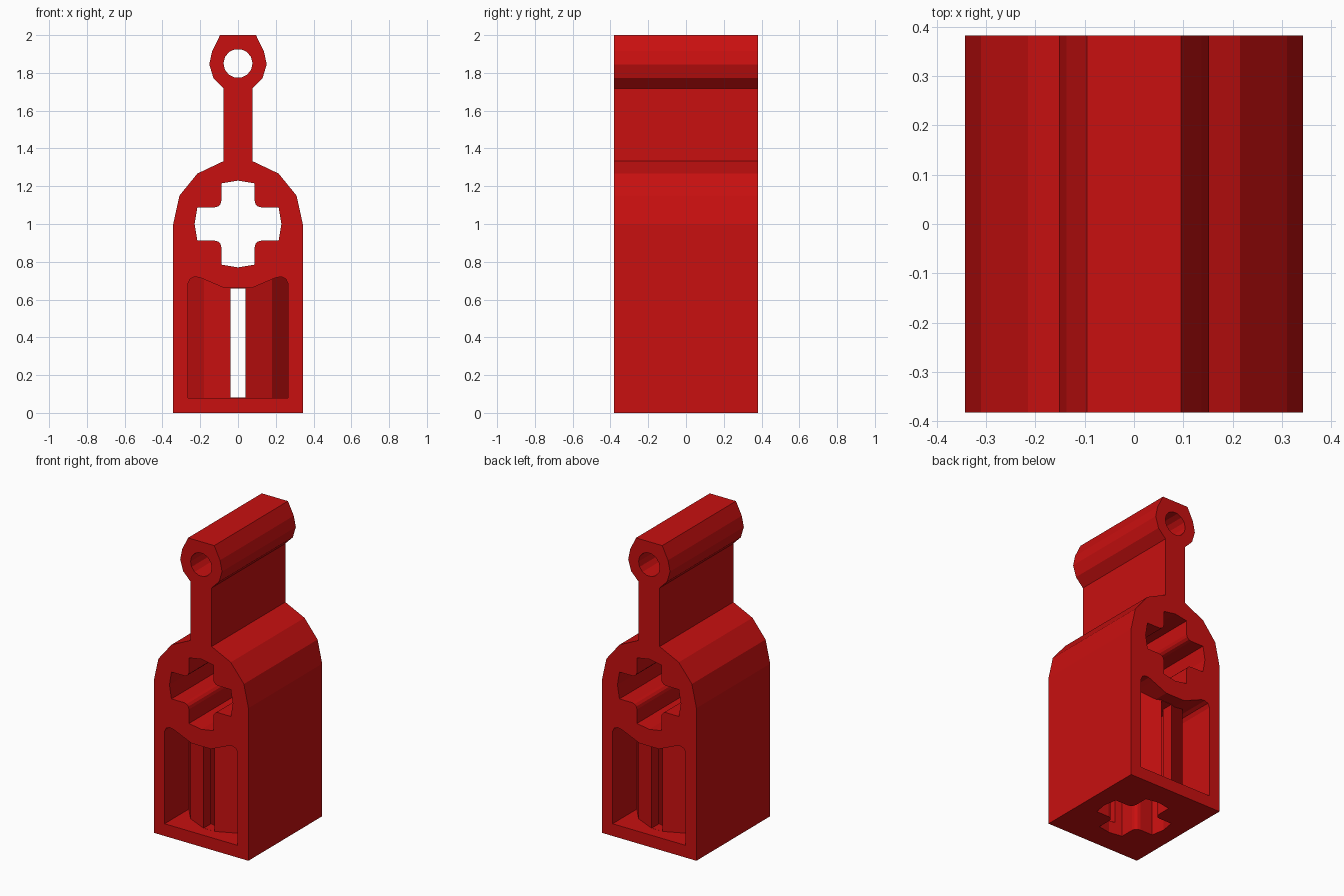
import bpy, bmesh, math
from mathutils import Vector

if "Cube" in bpy.data.objects:
    bpy.data.objects.remove(bpy.data.objects["Cube"])

COLOUR = (0.58, 0.005, 0.005, 1)
red = bpy.data.materials.new("bright red")
red.use_nodes = True
red.diffuse_color = COLOUR
red.node_tree.nodes["Principled BSDF"].inputs["Base Color"].default_value = COLOUR

HALF_DEPTH = 0.382


def prism(name, points, start, end, along_y=True):
    """Extrude a closed 2D profile along y (points are x, z) or z (points are x, y)."""
    bm = bmesh.new()
    place = (lambda p: (p[0], start, p[1])) if along_y else (lambda p: (p[0], p[1], start))
    face = bm.faces.new([bm.verts.new(place(p)) for p in points])
    shift = Vector((0, end - start, 0) if along_y else (0, 0, end - start))
    top = bmesh.ops.extrude_face_region(bm, geom=[face])["geom"]
    bmesh.ops.translate(bm, vec=shift, verts=[v for v in top if isinstance(v, bmesh.types.BMVert)])
    bmesh.ops.recalc_face_normals(bm, faces=bm.faces)
    mesh = bpy.data.meshes.new(name)
    bm.to_mesh(mesh)
    bm.free()
    mesh.materials.append(red)
    obj = bpy.data.objects.new(name, mesh)
    bpy.context.collection.objects.link(obj)
    return obj


def mirrored(half):
    """Close a right-hand half profile with its mirror image in x."""
    return half + [(-x, v) for x, v in reversed(half) if x > 0]


def combine(target, tool, operation):
    tool.hide_render = True
    mod = target.modifiers.new(tool.name, "BOOLEAN")
    mod.operation, mod.object, mod.solver = operation, tool, "EXACT"
    bpy.context.view_layer.objects.active = target
    bpy.ops.object.modifier_apply(modifier=mod.name)
    bpy.data.objects.remove(tool)


def cross_profile(centre):
    """Axle cross with bowed arm ends and rounded inner corners."""
    arm, fillet, end = 0.088, 0.035, 0.215
    mid = arm + fillet
    arc = [(mid - fillet * math.sin(math.radians(a)), mid - fillet * math.cos(math.radians(a)))
           for a in range(0, 91, 30)]
    quarter = [(0.23, 0), (end, arm)] + arc + [(arm, end)]
    points = []
    for turn in range(4):
        for x, v in quarter:
            for _ in range(turn):
                x, v = -v, x
            points.append((x, v + centre))
    return points


# Body, neck and ear as one extruded outline
outline = [(0.343, 0), (0.343, 1.0), (0.31, 1.15), (0.215, 1.267), (0.076, 1.333), (0.076, 1.717),
           (0.13, 1.772), (0.152, 1.845), (0.137, 1.915), (0.095, 2.0)]
body = prism("connector_body", mirrored(outline), -HALF_DEPTH, HALF_DEPTH)

# Front and back window, arched under the round hub
window = [(0.265, 0.08), (0.265, 0.685), (0.253, 0.71), (0.23, 0.72), (0.205, 0.717),
          (0.175, 0.705), (0.07, 0.66)]
combine(body, prism("window_cutter", mirrored(window), -0.5, 0.5), "DIFFERENCE")

# Upright faceted sleeve standing inside the window
side = [(0.04, -0.30), (0.18, -0.235), (0.29, -0.1)]
sleeve = mirrored(side + [(x, -y) for x, y in reversed(side)])
combine(body, prism("sleeve", sleeve, 0.04, 0.74, along_y=False), "UNION")

# Upright axle hole and the slits that open it to front and back
combine(body, prism("upright_axle_cutter", cross_profile(0), -0.1, 0.659, along_y=False), "DIFFERENCE")
slit = mirrored([(0.039, 0.0805), (0.039, 0.6585)])
combine(body, prism("slit_cutter", slit, -0.35, 0.35), "DIFFERENCE")

# Cross hole through the hub
combine(body, prism("hub_axle_cutter", cross_profile(1.0), -0.5, 0.5), "DIFFERENCE")

# Round hole through the ear
ring = [(0.077 * math.cos(math.tau * i / 14), 1.85 + 0.077 * math.sin(math.tau * i / 14)) for i in range(14)]
combine(body, prism("ear_hole_cutter", ring, -0.5, 0.5), "DIFFERENCE")
